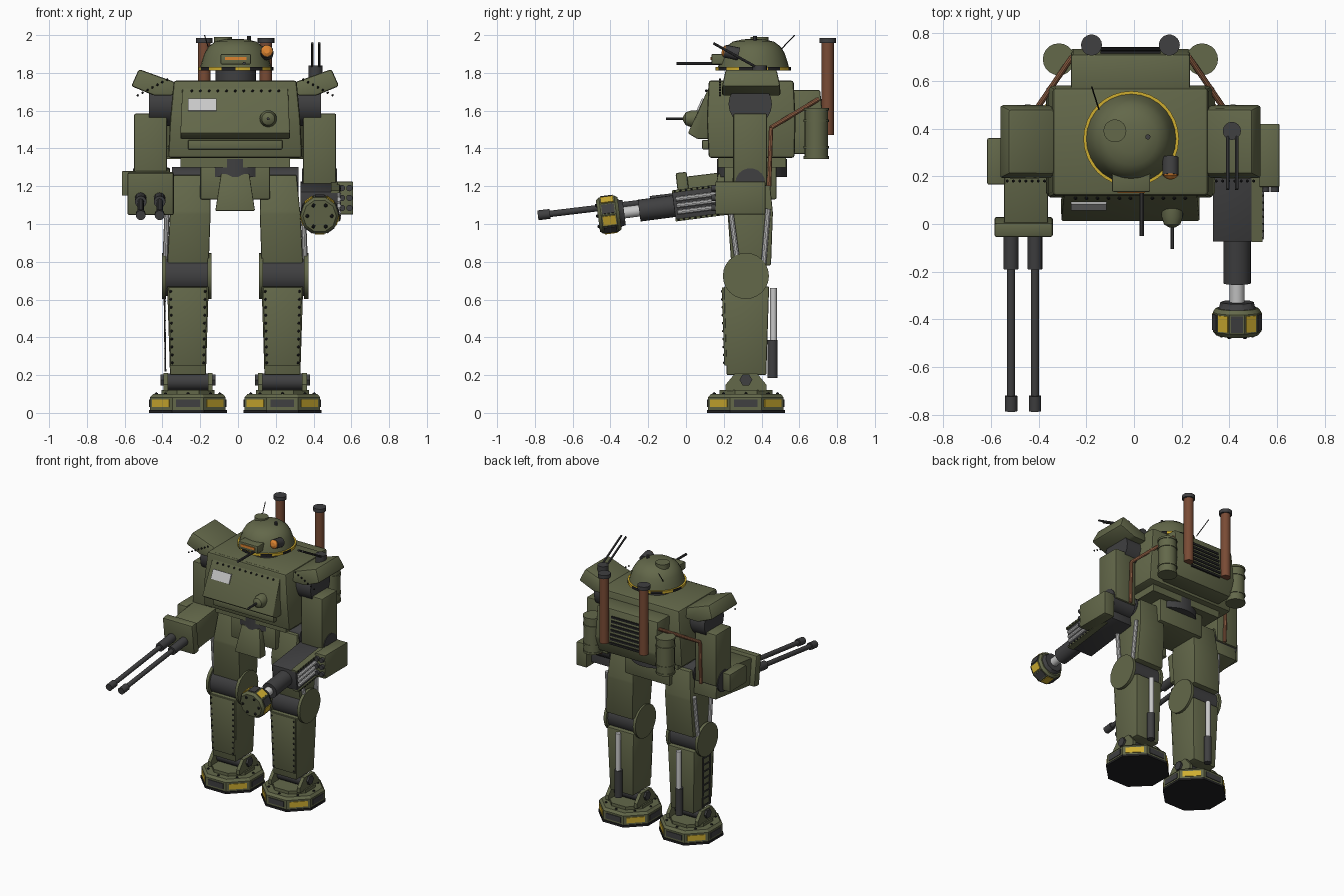
import bpy, bmesh, math
from mathutils import Vector, Matrix

if "Cube" in bpy.data.objects:
    bpy.data.objects.remove(bpy.data.objects["Cube"])

CX = -0.015   # body centre line


def material(name, rgb):
    m = bpy.data.materials.new(name)
    m.diffuse_color = (*rgb, 1)
    m.use_nodes = True
    m.node_tree.nodes["Principled BSDF"].inputs["Base Color"].default_value = m.diffuse_color
    return m


GREEN = material("olive green", (0.125, 0.138, 0.068))
DARK = material("dark steel", (0.05, 0.05, 0.052))
BLACK = material("black", (0.015, 0.015, 0.016))
YELLOW = material("warning yellow", (0.62, 0.42, 0.03))
RUST = material("rusty brown", (0.19, 0.07, 0.035))
COPPER = material("copper", (0.36, 0.15, 0.075))
SILVER = material("silver", (0.58, 0.58, 0.58))
ORANGE = material("lamp orange", (0.72, 0.23, 0.03))


def finish(name, bm, mats, M=None, bevel=0):
    if bevel:
        bmesh.ops.bevel(bm, geom=bm.edges[:], offset=bevel, segments=2, profile=0.5, affect='EDGES')
    bmesh.ops.recalc_face_normals(bm, faces=bm.faces[:])
    if M:
        bm.transform(M)
    me = bpy.data.meshes.new(name)
    bm.to_mesh(me)
    bm.free()
    for m in mats if isinstance(mats, (list, tuple)) else [mats]:
        me.materials.append(m)
    ob = bpy.data.objects.new(name, me)
    bpy.context.collection.objects.link(ob)
    return ob


def loft(name, rings, mat, M=None, bevel=0):
    """Skin a list of equal-length closed rings and cap both ends."""
    bm = bmesh.new()
    vs = [[bm.verts.new(p) for p in r] for r in rings]
    n = len(rings[0])
    for a, b in zip(vs, vs[1:]):
        for i in range(n):
            bm.faces.new((a[i], a[(i + 1) % n], b[(i + 1) % n], b[i]))
    bm.faces.new(vs[0])
    bm.faces.new(vs[-1])
    return finish(name, bm, mat, M, bevel)


def rect(x0, x1, y0, y1, z):
    return [(x0, y0, z), (x1, y0, z), (x1, y1, z), (x0, y1, z)]


def box(name, x, y, z, mat, M=None, bevel=0):
    return loft(name, [rect(*x, *y, z[0]), rect(*x, *y, z[1])], mat, M, bevel)


def lathe(name, p0, p1, prof, mat, n=20, turn=0.0):
    """Revolve (radius, fraction) pairs about the line p0-p1."""
    p0, p1 = Vector(p0), Vector(p1)
    q = (p1 - p0).to_track_quat('Z', 'Y')
    return loft(name, [[p0.lerp(p1, t) + q @ Vector((r * math.cos(a), r * math.sin(a), 0))
                        for a in [turn + 2 * math.pi * i / n for i in range(n)]]
                       for r, t in prof], mat)


def cyl(name, p0, p1, r, mat, n=16, turn=0.0):
    return lathe(name, p0, p1, [(r, 0), (r, 1)], mat, n, turn)


def bolts(name, pts, r=0.008):
    bm = bmesh.new()
    for p in pts:
        bmesh.ops.create_icosphere(bm, subdivisions=1, radius=r, matrix=Matrix.Translation(p))
    return finish(name, bm, BLACK)


def panels(name, M, apothem, n, w, h, turn=0.0):
    """Alternating dark and yellow plates around an n-sided drum."""
    for i in range(n):
        R = M @ Matrix.Rotation(turn + 2 * math.pi * i / n, 4, 'Z')
        box(f"{name}_{i}", (apothem - 0.004, apothem + 0.005), (-w / 2, w / 2), (-h / 2, h / 2),
            YELLOW if i % 2 else DARK, R)


# Torso, sloped chest plate, waist and pelvis
loft("torso", [rect(CX - .355, CX + .355, .12, .575, 1.35), rect(CX - .345, CX + .345, .11, .58, 1.55),
               rect(CX - .325, CX + .325, .12, .57, 1.76)], GREEN, bevel=0.015)
chest = [(.14, 1.765), (.11, 1.70), (.01, 1.48), (.06, 1.45), (.14, 1.45)]
loft("chest_plate", [[(CX - s * (.29 if z < 1.6 else .28), y, z) for y, z in chest] for s in (1, -1)],
     GREEN, bevel=0.008)
box("chest_sill", (CX - .25, CX + .25), (.085, .14), (1.395, 1.445), GREEN, bevel=.006)
box("torso_base", (CX - .29, CX + .29), (.17, .53), (1.30, 1.36), GREEN)
cyl("waist_ring", (CX, .35, 1.25), (CX, .35, 1.345), .185, DARK, 28)
box("pelvis", (CX - .185, CX + .185), (.2, .48), (1.13, 1.305), GREEN, bevel=.01)
loft("skirt_plate", [rect(CX - .105, CX + .105, .13, .2, 1.07), rect(CX - .075, CX + .075, .17, .22, 1.265)],
     GREEN, bevel=.005)
cyl("hip_axle", (CX - .335, .34, 1.23), (CX + .335, .34, 1.23), .073, DARK, 20)
bolts("chest_bolts", [(CX - .23 + .046 * i, .108, 1.705) for i in range(11)])
tilt = Matrix.Translation((-.19, .0775, 1.63)) @ Matrix.Rotation(-math.atan2(.1, .22), 4, 'X')
box("chest_label", (-.075, .075), (-.008, .002), (-.035, .035), SILVER, tilt)
lathe("ball_mount", (.16, -.015, 1.557), (.16, .075, 1.557),
      [(.012, 0), (.034, .15), (.045, .5), (.045, 1)], GREEN)
cyl("chest_gun", (.16, -.105, 1.557), (.16, .03, 1.557), .008, DARK, 10)

# Back unit: engine box, grille, exhausts, drums and pipes
loft("engine_box", [rect(CX - .25, CX + .25, .56, .70, 1.37), rect(CX - .25, CX + .25, .56, .735, 1.48),
                    rect(CX - .25, CX + .25, .56, .71, 1.71)], GREEN, bevel=.01)
for i in range(7):
    z = 1.46 + .031 * i
    y = .735 - max(0, z - 1.48) * .109
    box(f"grille_slat_{i}", (CX - .125, CX + .125), (y - .02, y + .006), (z, z + .016), BLACK)
for s, side in ((-1, "left"), (1, "right")):
    x = CX + s * .163
    cyl("exhaust_" + side, (x, .75, 1.47), (x, .75, 1.97), .033, RUST, 18)
    cyl("exhaust_cap_" + side, (x, .75, 1.958), (x, .75, 1.985), .044, DARK, 18)
    x = CX + s * .30
    cyl("fuel_drum_" + side, (x, .69, 1.345), (x, .69, 1.61), .062, GREEN, 20)
    for z in (1.345, 1.40, 1.54, 1.60):
        cyl(f"drum_band_{side}_{z}", (x, .69, z), (x, .69, z + .014), .067, GREEN, 20)
    pts = [(CX + s * .245, .70, 1.66), (CX + s * .415, .45, 1.51), (CX + s * .415, .44, 1.2)]
    for i in (0, 1):
        cyl(f"copper_pipe_{side}_{i}", pts[i], pts[i + 1], .012, COPPER, 10)

# Turret head
HX, HY = CX + .003, .357
cyl("neck", (HX, HY, 1.74), (HX, HY, 1.83), .108, DARK, 24)
ring = cyl("turret_ring", (HX, HY, 1.812), (HX, HY, 1.832), .2, [YELLOW, BLACK], 32)
for f in ring.data.polygons:
    f.material_index = int((math.atan2(f.center.y - HY, f.center.x - HX) + math.pi) / (math.pi / 8)) % 2
lathe("turret_dome", (HX, HY, 1.83), (HX, HY, 1.98),
      [(.188, 0), (.18, .2), (.165, .5), (.145, .72), (.11, .9), (.06, .98), (.015, 1)], GREEN, 28)
cyl("turret_hatch", (-.08, .39, 1.95), (-.08, .39, 1.99), .048, GREEN, 18)
cyl("periscope", (.058, .365, 1.95), (.058, .365, 1.995), .011, DARK, 10)
box("visor", (HX - .08, HX + .08), (.135, .25), (1.845, 1.9), GREEN, bevel=.006)
box("visor_slit", (HX - .058, HX + .058), (.13, .138), (1.867, 1.885), ORANGE)
cyl("turret_gun", (.033, -.05, 1.85), (.033, .2, 1.85), .009, DARK, 10)
cyl("lamp_housing", (.153, .205, 1.915), (.153, .28, 1.90), .034, DARK, 16)
lathe("lamp_lens", (.153, .19, 1.918), (.153, .21, 1.914), [(.015, 0), (.03, .5), (.031, 1)], ORANGE, 16)
cyl("aerial", (-.147, .48, 1.90), (-.177, .575, 2.0), .003, BLACK, 6)

# Legs
for s, side in ((-1, "left"), (1, "right")):
    X = lambda d: CX + s * d
    LX, LY = X(.25), .317
    loft("thigh_" + side, [rect(X(.14), X(.36), .24, .45, .78), rect(X(.13), X(.345), .22, .46, 1.06),
                           rect(X(.135), X(.325), .25, .44, 1.26)], GREEN, bevel=.008)
    cyl("knee_" + side, (X(.14), LY, .725), (X(.37), LY, .725), .105, DARK, 24)
    for d in (.125, .365):
        cyl(f"knee_disc_{side}_{d}", (X(d), LY, .725), (X(d + .022), LY, .725), .122, GREEN, 24)
    loft("shin_" + side, [rect(X(.155), X(.345), .215, .425, .2), rect(X(.14), X(.36), .20, .44, .67)],
         GREEN, bevel=.008)
    loft("shin_plate_" + side, [rect(X(.158), X(.342), .203, .23, .25), rect(X(.148), X(.352), .19, .22, .665)],
         GREEN, bevel=.003)
    bolts("shin_bolts_" + side, [(X(.25 + e * (.083 + .008 * i / 9)), .203 - .0013 * i, .265 + .042 * i)
                                 for e in (-1, 1) for i in range(10)])
    for y0, y1 in ((.235, .275), (.435, .41)):
        cyl(f"thigh_rod_{side}_{y0}", (X(.36), y0, 1.08), (X(.372), y1, .78), .014, SILVER, 10)
    cyl("calf_rod_" + side, (LX, .463, .36), (LX, .463, .66), .018, SILVER, 12)
    cyl("calf_cylinder_" + side, (LX, .458, .185), (LX, .458, .385), .027, DARK, 14)
    # Ankle and octagonal foot
    cyl("ankle_" + side, (X(.135), LY, .165), (X(.365), LY, .165), .045, DARK, 18)
    for d in (.12, .355):
        prof = [(.21, .115), (.425, .115), (.425, .15), (.375, .21), (.26, .21), (.21, .15)]
        loft(f"ankle_bracket_{side}_{d}", [[(X(d + e), y, z) for y, z in prof] for e in (0, .025)], GREEN)
    cyl("ankle_nut_" + side, (X(.105), LY, .175), (X(.395), LY, .175), .034, DARK, 6)
    c = 1 / math.cos(math.pi / 8)
    lathe("foot_" + side, (LX, LY, .012), (LX, LY, .1),
          [(.2 * c, 0), (.2 * c, .8), (.185 * c, 1)], GREEN, 8, math.pi / 8)
    cyl("foot_sole_" + side, (LX, LY, 0), (LX, LY, .016), .206 * c, BLACK, 8, math.pi / 8)
    cyl("foot_top_" + side, (LX, LY, .095), (LX, LY, .122), .14 * c, GREEN, 8, math.pi / 8)
    panels("foot_panel_" + side, Matrix.Translation((LX, LY, .05)), .2, 8, .125, .04)
    bolts("foot_bolts_" + side, [(LX + .168 * math.cos(a), LY + .168 * math.sin(a), .1)
                                 for a in [math.pi * i / 4 for i in range(8)]], .01)

    # Shoulder and upper arm
    pad = [(.55, 1.73), (.51, 1.82), (.315, 1.75), (.33, 1.68), (.43, 1.68)]
    loft("shoulder_pad_" + side, [[(X(d), .345 + e * (.155 if z < 1.74 else .135), z) for d, z in pad]
                                  for e in (-1, 1)], GREEN, bevel=.012)
    bolts("shoulder_bolts_" + side, [(X(.36 + .026 * i), .18, 1.765 - .014 * i) for i in range(7)], .007)
    cyl("shoulder_joint_" + side, (X(.32), .34, 1.635), (X(.455), .34, 1.635), .115, DARK, 20)
    box("upper_arm_" + side, (X(.36), X(.535)), (.25, .43), (1.2, 1.585), GREEN, bevel=.01)
    cyl("elbow_" + side, (X(.355), .34, 1.215), (X(.54), .34, 1.215), .08, DARK, 18)

# Ladder on the left shin
for y in (.27, .35):
    cyl(f"ladder_rail_{y}", (-.384, y, .22), (-.39, y, .66), .005, DARK, 6)
for i in range(9):
    cyl(f"ladder_rung_{i}", (-.386, .27, .24 + .05 * i), (-.386, .35, .24 + .05 * i), .005, DARK, 6)

# Left forearm with twin guns
M = Matrix.Translation((0, 0, 1.14)) @ Matrix.Rotation(math.atan(.12), 4, 'X')
box("gun_forearm", (-.545, -.36), (.0, .42), (-.09, .11), GREEN, M, .008)
box("gun_face_plate", (-.585, -.34), (-.04, .02), (-.09, .135), GREEN, M, .01)
box("left_ammo_box", (-.615, -.54), (.165, .36), (1.15, 1.28), GREEN, bevel=.006)
for x in (-.515, -.415):
    P = lambda y: M @ Vector((x, y, 0))
    cyl(f"gun_sleeve_{x}", P(-.19), P(.0), .031, DARK)
    cyl(f"gun_barrel_{x}", P(-.77), P(-.18), .017, DARK, 12)
    cyl(f"gun_muzzle_{x}", P(-.79), P(-.725), .026, DARK, 12)

# Right forearm with piston hammer
M = Matrix.Translation((.432, 0, 1.103)) @ Matrix.Rotation(math.atan(.13), 4, 'X')
P = lambda y: M @ Vector((0, y, 0))
box("hammer_forearm", (-.102, .095), (-.065, .36), (-.075, .078), DARK, M, .005)
for z in (-.082, .07):
    box(f"forearm_rail_{z}", (.06, .106), (-.065, .3), (z, z + .014), GREEN, M)
bolts("forearm_bolts", [M @ Vector((.107, -.05 + .03 * i, z)) for z in (-.075, .077) for i in range(8)], .006)
for z in (-.035, .0, .035):
    cyl(f"forearm_rod_{z}", M @ Vector((.1, -.05, z)), M @ Vector((.1, .25, z)), .013, SILVER, 10)
cyl("piston_sleeve", P(-.25), P(-.05), .058, DARK, 20)
cyl("piston_rod", P(-.35), P(-.23), .031, SILVER, 16)
lathe("hammer_collar", P(-.37), P(-.33), [(.095, 0), (.075, .5), (.07, 1)], DARK, 10)
lathe("hammer_head", P(-.47), P(-.355), [(.088, 0), (.102, .15), (.102, .85), (.09, 1)], GREEN, 10)
H = M @ Matrix.Translation((0, -.4125, 0)) @ Matrix.Rotation(math.pi / 2, 4, 'X')
panels("hammer_panel", H, .102 * math.cos(math.pi / 10), 10, .05, .068, math.pi / 10)
bolts("hammer_bolts", [M @ Vector((.065 * math.cos(a), -.47, .065 * math.sin(a)))
                       for a in [math.pi * i / 3 for i in range(6)]], .011)

# Rocket pod on the right elbow
box("rocket_pod", (.525, .61), (.155, .42), (1.05, 1.225), GREEN, bevel=.006)
for x in (.55, .59):
    for z in (1.085, 1.138, 1.19):
        cyl(f"rocket_{x}_{z}", (x, .135, z), (x, .17, z), .017, DARK, 12)

# Twin shoulder gun
cyl("shoulder_gun_base", (.41, .39, 1.77), (.41, .39, 1.84), .038, DARK)
for x in (.393, .43):
    cyl(f"shoulder_gun_{x}", (x, .40, 1.815), (x, .145, 1.957), .007, DARK, 8)

for ob in bpy.context.scene.objects:
    ob.select_set(True)
    bpy.context.view_layer.objects.active = ob
bpy.ops.object.shade_smooth_by_angle(angle=math.radians(32))
